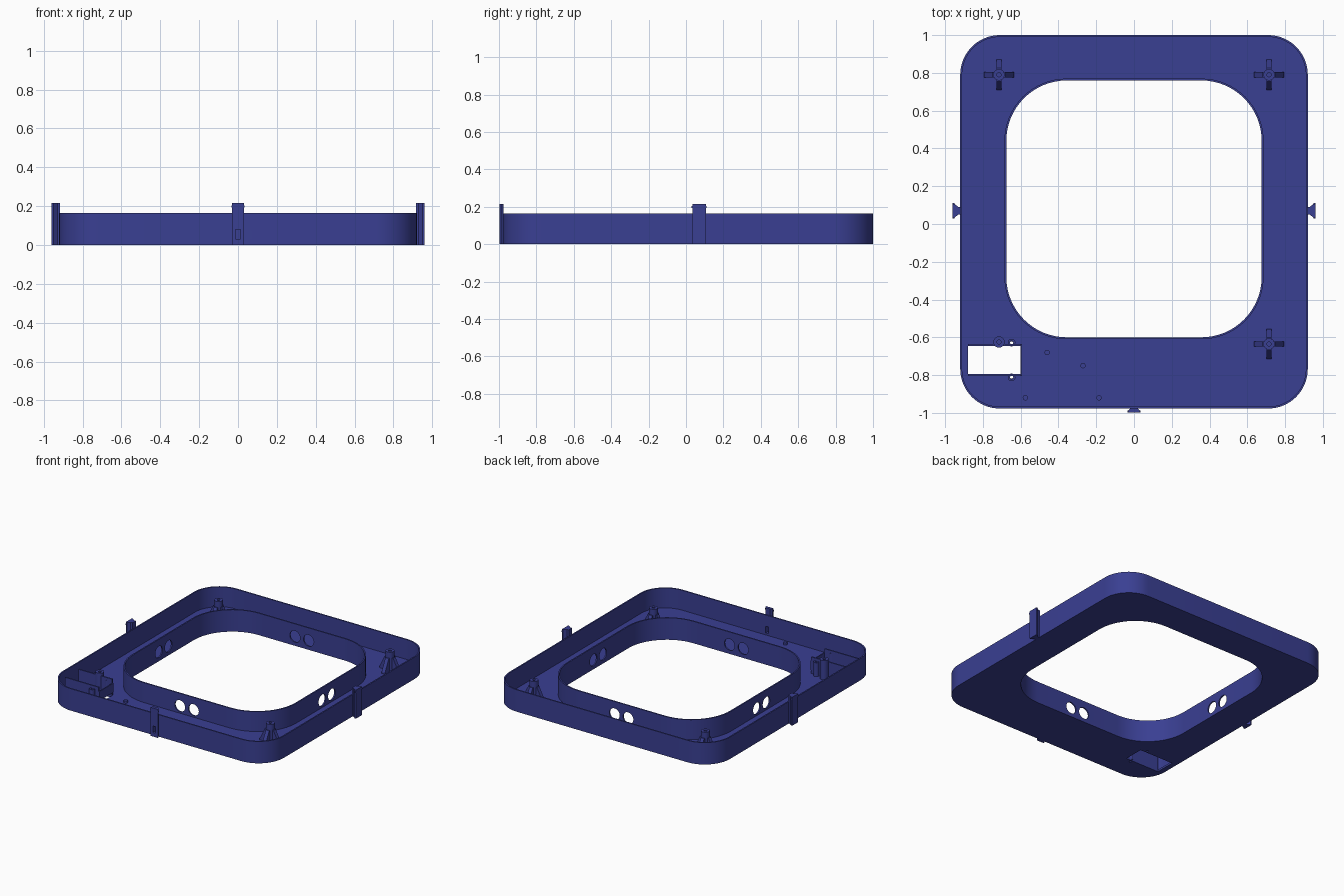
import bpy, bmesh, math
from mathutils import Matrix, Vector

if "Cube" in bpy.data.objects:
    bpy.data.objects.remove(bpy.data.objects["Cube"])

blue = bpy.data.materials.new("deep_blue")
blue.diffuse_color = (0.042, 0.050, 0.290, 1)
blue.use_nodes = True
blue.node_tree.nodes["Principled BSDF"].inputs["Base Color"].default_value = blue.diffuse_color

FLOOR, TOP = 0.015, 0.165


def finish(name, bm, cutter=False):
    bmesh.ops.recalc_face_normals(bm, faces=bm.faces)
    me = bpy.data.meshes.new(name)
    bm.to_mesh(me)
    bm.free()
    me.materials.append(blue)
    ob = bpy.data.objects.new(name, me)
    bpy.context.collection.objects.link(ob)
    if cutter:
        ob.hide_render = True
        ob.hide_set(True)
    return ob


def smooth(ob):
    bpy.ops.object.select_all(action='DESELECT')
    ob.select_set(True)
    bpy.context.view_layer.objects.active = ob
    bpy.ops.object.shade_smooth_by_angle(angle=math.radians(30))


def box(bm, x0, x1, y0, y1, z0, z1):
    m = Matrix.Translation(((x0 + x1) / 2, (y0 + y1) / 2, (z0 + z1) / 2))
    bmesh.ops.create_cube(bm, size=1, matrix=m @ Matrix.Diagonal((x1 - x0, y1 - y0, z1 - z0, 1)))


def prism(bm, points, push):
    """Extrude a closed polygon along a vector."""
    push = Vector(push)
    a = [bm.verts.new(p) for p in points]
    b = [bm.verts.new(Vector(p) + push) for p in points]
    bm.faces.new(a)
    bm.faces.new(b[::-1])
    for i in range(len(a)):
        j = (i + 1) % len(a)
        bm.faces.new((a[i], a[j], b[j], b[i]))


def rod(bm, centre, r, length, axis='Z', seg=24):
    rot = {'X': Matrix.Rotation(math.pi / 2, 4, 'Y'),
           'Y': Matrix.Rotation(math.pi / 2, 4, 'X'), 'Z': Matrix()}[axis]
    bmesh.ops.create_cone(bm, cap_ends=True, segments=seg, radius1=r, radius2=r,
                          depth=length, matrix=Matrix.Translation(centre) @ rot)


def tube(bm, x, y, z0, z1, r, bore, seg=24):
    """Post with a bore running all the way through."""
    rings = [[bm.verts.new((x + q * math.cos(2 * math.pi * i / seg),
                            y + q * math.sin(2 * math.pi * i / seg), z)) for i in range(seg)]
             for q, z in ((r, z0), (r, z1), (bore, z1), (bore, z0))]
    bridge(bm, rings)


def bridge(bm, rings):
    n = len(rings[0])
    for k, a in enumerate(rings):
        b = rings[(k + 1) % len(rings)]
        for i in range(n):
            j = (i + 1) % n
            bm.faces.new((a[i], a[j], b[j], b[i]))


def rounded(bm, hx, y0, y1, r, z, seg=16):
    corners = ((hx - r, y1 - r), (r - hx, y1 - r), (r - hx, y0 + r), (hx - r, y0 + r))
    return [bm.verts.new((cx + r * math.cos(t), cy + r * math.sin(t), z))
            for q, (cx, cy) in enumerate(corners)
            for t in [math.pi / 2 * (q + i / seg) for i in range(seg + 1)]]


# Tray: floor, outer wall and inner wall as one closed section
bm = bmesh.new()
outer = lambda t, z: rounded(bm, 0.92 - t, -0.977 + t, 1.0 - t, 0.21 - t, z)
inner = lambda t, z: rounded(bm, 0.676 + t, -0.60 - t, 0.76 + t, 0.32 + t, z)
bridge(bm, [outer(0, 0), outer(0, TOP), outer(0.01, TOP), outer(0.01, FLOOR),
            inner(0.01, FLOOR), inner(0.01, TOP), inner(0, TOP), inner(0, 0)])
tray = finish("tray", bm)

# Cutters: paired round holes, socket opening, screw holes, front slot
bm = bmesh.new()
for s in (-0.057, 0.057):
    rod(bm, (0, 0.08 + s, 0.07), 0.043, 1.5, 'X', 32)
    rod(bm, (s, 0.08, 0.07), 0.043, 1.5, 'Y', 32)
box(bm, -0.88, -0.60, -0.795, -0.645, -0.05, 0.05)
for y in (-0.63, -0.81):
    rod(bm, (-0.648, y, 0), 0.009, 0.1)
box(bm, -0.012, 0.012, -1.05, -0.95, 0.03, 0.08)
holes = finish("hole_cutter", bm, True)


def cut(ob):
    mod = ob.modifiers.new("holes", 'BOOLEAN')
    mod.operation, mod.solver, mod.object = 'DIFFERENCE', 'EXACT', holes
    dg = bpy.context.evaluated_depsgraph_get()
    me = bpy.data.meshes.new_from_object(ob.evaluated_get(dg))
    ob.modifiers.clear()
    ob.data = me


cut(tray)
smooth(tray)

# Corner posts, three of them braced by four sloping fins
for i, (x, y) in enumerate(((0.715, 0.79), (-0.715, 0.79), (0.715, -0.635), (-0.715, -0.625))):
    bm = bmesh.new()
    tube(bm, x, y, FLOOR - 0.005, 0.16, 0.03, 0.011)
    smooth(finish(f"post_{i + 1}", bm))
    if i == 3:
        continue
    bm = bmesh.new()
    for k in range(4):
        d = Vector((math.cos(k * math.pi / 2), math.sin(k * math.pi / 2), 0))
        w = Vector((-d.y, d.x, 0)) * 0.014
        c = Vector((x, y, 0)) - w
        prism(bm, [c + d * q + Vector((0, 0, z)) for q, z in
                   ((0.026, 0.012), (0.08, 0.012), (0.08, 0.025), (0.035, 0.115), (0.026, 0.115))], w * 2)
    finish(f"post_fins_{i + 1}", bm)

# Socket walls around the opening
bm = bmesh.new()
box(bm, -0.88, -0.60, -0.645, -0.635, 0.01, 0.14)
box(bm, -0.88, -0.60, -0.805, -0.795, 0.01, 0.14)
box(bm, -0.60, -0.592, -0.805, -0.635, 0.04, 0.11)
finish("socket_walls", bm)
bm = bmesh.new()
for y in (-0.628, -0.812):
    tube(bm, -0.648, y, FLOOR - 0.005, 0.12, 0.02, 0.009)
smooth(finish("socket_screw_posts", bm))

# Short locating pegs on the floor
bm = bmesh.new()
for x, y in ((-0.46, -0.68), (-0.27, -0.75), (-0.575, -0.92), (-0.185, -0.92)):
    rod(bm, (x, y, 0.02), 0.014, 0.025, seg=20)
smooth(finish("floor_pegs", bm))

# Dovetail clips on both sides, flaring outwards
for s, side in ((1, "right"), (-1, "left")):
    bm = bmesh.new()
    prism(bm, [(s * x, 0.07 + y, 0) for x, y in
               ((0.915, 0.02), (0.93, 0.02), (0.95, 0.036), (0.96, 0.036),
                (0.96, -0.036), (0.95, -0.036), (0.93, -0.02), (0.915, -0.02))], (0, 0, 0.215))
    box(bm, *sorted((s * 0.95, s * 0.96)), 0.03, 0.11, 0.194, 0.204)
    finish(f"{side}_clip", bm)

# Slotted front clip
bm = bmesh.new()
prism(bm, [(x, y, 0) for x, y in ((-0.02, -0.975), (0.02, -0.975), (0.03, -0.988),
                                  (0.03, -0.998), (-0.03, -0.998), (-0.03, -0.988))], (0, 0, 0.215))
front_clip = finish("front_clip", bm)
cut(front_clip)
bm = bmesh.new()
box(bm, -0.034, 0.034, -0.997, -0.988, 0.194, 0.204)
finish("front_clip_nubs", bm)
